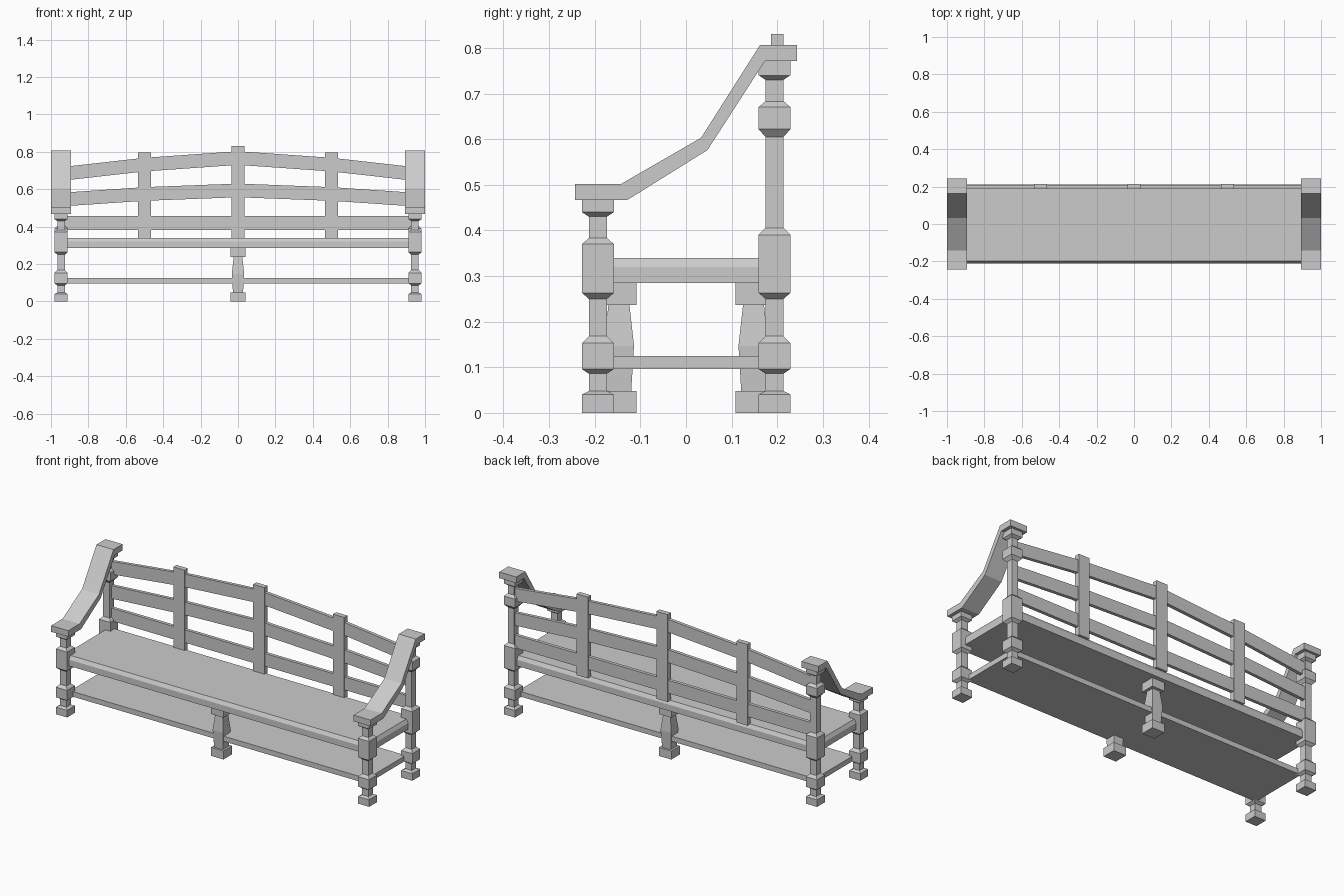
import bpy, bmesh

if "Cube" in bpy.data.objects:
    bpy.data.objects.remove(bpy.data.objects["Cube"])


def finish(name, bm):
    bmesh.ops.recalc_face_normals(bm, faces=bm.faces)
    me = bpy.data.meshes.new(name)
    bm.to_mesh(me)
    bm.free()
    ob = bpy.data.objects.new(name, me)
    bpy.context.collection.objects.link(ob)
    return ob


def loft(name, sections):
    """Skin between rectangles (x0, x1, y0, y1, z)."""
    bm = bmesh.new()
    rings = [[bm.verts.new(p) for p in ((x0, y0, z), (x1, y0, z), (x1, y1, z), (x0, y1, z))]
             for x0, x1, y0, y1, z in sections]
    for a, b in zip(rings, rings[1:]):
        for i in range(4):
            j = (i + 1) % 4
            bm.faces.new((a[i], a[j], b[j], b[i]))
    bm.faces.new(rings[0][::-1])
    bm.faces.new(rings[-1])
    return finish(name, bm)


def square_turning(name, x, y, profile):
    return loft(name, [(x - r, x + r, y - r, y + r, z) for z, r in profile])


def slab(name, hx, hy, z0, z1):
    return loft(name, [(-hx, hx, -hy, hy, z0), (-hx, hx, -hy, hy, z1)])


def extrude(name, points, offset):
    """Prism from a planar outline."""
    bm = bmesh.new()
    face = bm.faces.new([bm.verts.new(p) for p in points])
    out = bmesh.ops.extrude_face_region(bm, geom=[face], use_keep_orig=True)
    bmesh.ops.translate(bm, vec=offset,
                        verts=[v for v in out["geom"] if isinstance(v, bmesh.types.BMVert)])
    return finish(name, bm)


# Corner posts: square blocks with chamfered necks (z, half width)
W, N = 0.035, 0.02
base = [(0, W), (0.04, W), (0.048, N), (0.086, N), (0.096, W), (0.153, W),
        (0.168, N), (0.25, N), (0.263, W)]
front = base + [(0.37, W), (0.383, N), (0.43, N), (0.44, W), (0.47, W)]
rear = base + [(0.39, W), (0.405, N), (0.605, N), (0.622, W), (0.67, W),
               (0.683, N), (0.73, N), (0.74, W), (0.775, W)]

# Armrest outline (y, z)
arm = [(-0.243, 0.467), (-0.128, 0.467), (0.047, 0.576), (0.173, 0.771), (0.243, 0.771),
       (0.243, 0.806), (0.162, 0.806), (0.033, 0.603), (-0.142, 0.502), (-0.243, 0.502)]

for s, side in ((-1, "left"), (1, "right")):
    square_turning("front_post_" + side, s * 0.946, -0.193, front)
    square_turning("rear_post_" + side, s * 0.946, 0.194, rear)
    extrude("armrest_" + side, [(s * 0.893, y, z) for y, z in arm], (s * 0.107, 0, 0))

# Seat with chamfered top edge, and lower shelf
loft("seat", [(-x, x, -y, y, z) for x, y, z in
              ((0.955, 0.21, 0.285), (0.955, 0.21, 0.32), (0.943, 0.198, 0.34))])
slab("lower_shelf", 0.93, 0.173, 0.096, 0.125)

# Middle legs with foot, swelling shaft and cap
leg = [(0, 0.039), (0.048, 0.039), (0.048, 0.027), (0.147, 0.033), (0.237, 0.023),
       (0.237, 0.039), (0.287, 0.039)]
for y, label in ((-0.147, "front"), (0.148, "rear")):
    square_turning("middle_leg_" + label, 0, y, leg)

# Back rails: bottom-edge height at centre, at the side slats and at the posts
for label, zc, zm, ze in (("lower", 0.383, 0.383, 0.383), ("middle", 0.557, 0.538, 0.508),
                          ("upper", 0.73, 0.695, 0.645)):
    line = [(-0.945, ze), (-0.5, zm), (0, zc), (0.5, zm), (0.945, ze)]
    outline = line + [(x, z + 0.073) for x, z in reversed(line)]
    extrude("back_rail_" + label, [(x, 0.19, z) for x, z in outline], (0, 0.019, 0))

# Upright back slats
for x, top, label in ((-0.5, 0.795, "left"), (0, 0.83, "centre"), (0.5, 0.795, "right")):
    loft("back_slat_" + label, [(x - 0.035, x + 0.035, 0.186, 0.214, z) for z in (0.335, top)])
